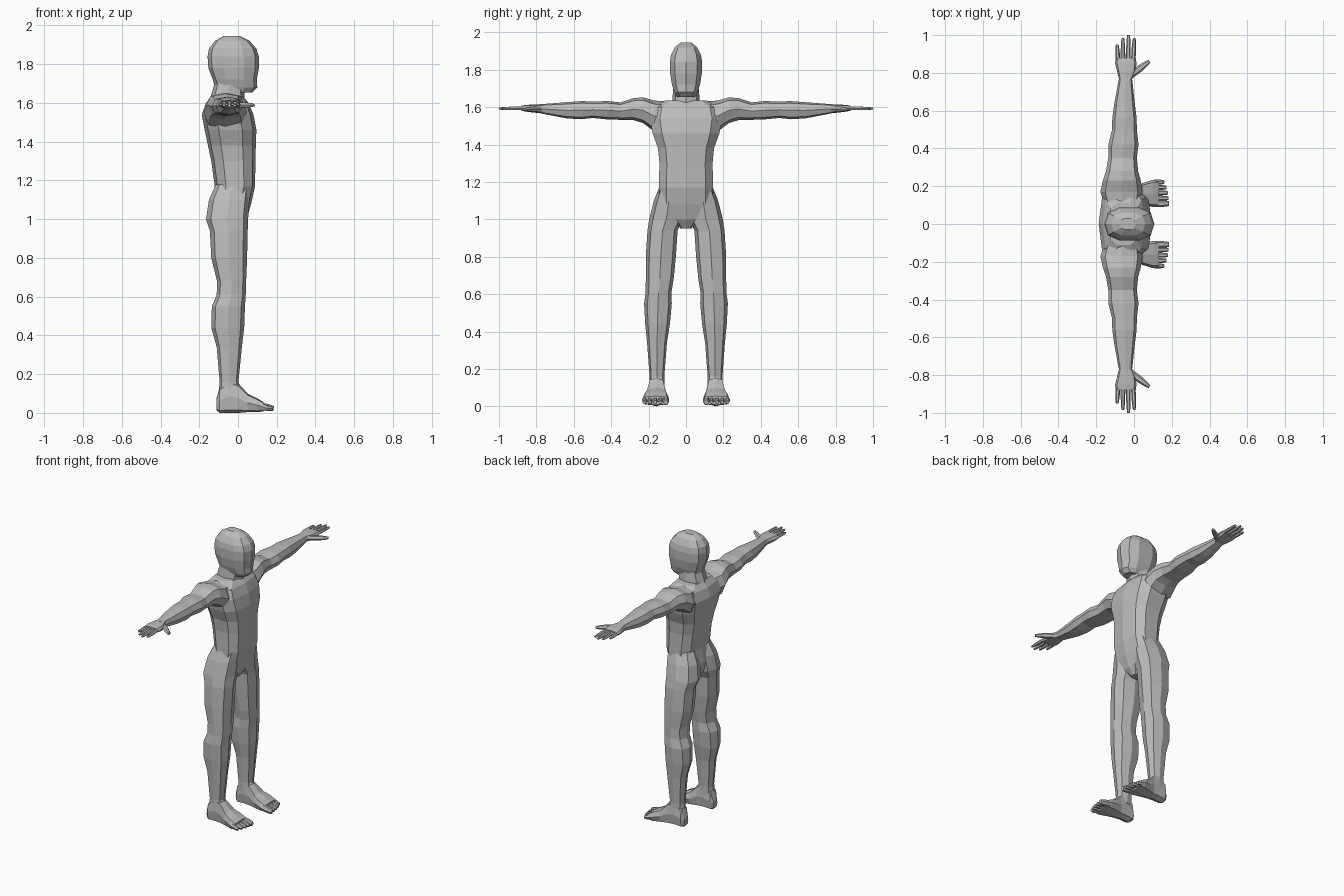
import bpy
import bmesh
import math
from mathutils import Vector

default = bpy.data.objects.get("Cube")
if default:
    bpy.data.objects.remove(default, do_unlink=True)

# One plain grey for the whole figure
grey = bpy.data.materials.new("plain grey")
grey.use_nodes = True
grey.diffuse_color = (.5, .5, .5, 1)
grey.node_tree.nodes["Principled BSDF"].inputs["Base Color"].default_value = grey.diffuse_color


def finish(bm, name):
    """Turn a bmesh into a flat shaded object with outward normals."""
    bmesh.ops.recalc_face_normals(bm, faces=bm.faces)
    mesh = bpy.data.meshes.new(name)
    bm.to_mesh(mesh)
    bm.free()
    mesh.materials.append(grey)
    obj = bpy.data.objects.new(name, mesh)
    bpy.context.collection.objects.link(obj)
    return obj


def loft(name, axis, stations, sides=8, fullness=.75, mirror=1):
    """Skin rounded cross-sections; each station is position, then low and high
    limits along the two remaining axes in x, y, z order."""
    bm = bmesh.new()
    rings = []
    for pos, low_a, high_a, low_b, high_b in stations:
        ring = []
        for i in range(sides):
            angle = math.tau * i / sides
            c, s = math.cos(angle), math.sin(angle)
            c = math.copysign(abs(c) ** fullness, c) if abs(c) > .001 else 0
            s = math.copysign(abs(s) ** fullness, s) if abs(s) > .001 else 0
            point = [(low_a + high_a) / 2 + c * (high_a - low_a) / 2,
                     (low_b + high_b) / 2 + s * (high_b - low_b) / 2]
            point.insert("xyz".index(axis), pos)
            point[1] *= mirror
            ring.append(bm.verts.new(point))
        rings.append(ring)
    for below, above in zip(rings, rings[1:]):
        for i in range(sides):
            j = (i + 1) % sides
            bm.faces.new((below[i], below[j], above[j], above[i]))
    bm.faces.new(rings[0])
    bm.faces.new(rings[-1])
    return finish(bm, name)


def digit(name, start, end, thick, tip, flat, mirror):
    """Tapered finger or toe with a knuckle, running from start to end."""
    start, end = Vector(start), Vector(end)
    along = (end - start).normalized()
    across = along.cross(Vector((0, 0, 1))).normalized()
    up = across.cross(along)
    bm = bmesh.new()
    rings = []
    for t, radius in ((0, thick), (.5, thick), (.85, (thick + tip) / 2), (1, tip)):
        ring = []
        for i in range(6):
            angle = math.tau * i / 6
            p = start.lerp(end, t) + radius * (
                across * math.cos(angle) + up * flat * math.sin(angle))
            ring.append(bm.verts.new((p.x, p.y * mirror, p.z)))
        rings.append(ring)
    for a, b in zip(rings, rings[1:]):
        for i in range(6):
            j = (i + 1) % 6
            bm.faces.new((a[i], a[j], b[j], b[i]))
    bm.faces.new(rings[0])
    bm.faces.new(rings[-1])
    return finish(bm, name)


def balanced(rows):
    """Expand height, back, front, half width into full stations."""
    return [(z, back, front, -half, half) for z, back, front, half in rows]


# Head, with jaw, brow and crown
loft("head", "z", balanced([
    (1.655, -.11, .075, .05), (1.68, -.12, .1, .064), (1.72, -.13, .097, .078),
    (1.78, -.153, .108, .088), (1.84, -.157, .108, .09), (1.88, -.15, .095, .083),
    (1.92, -.12, .06, .062), (1.945, -.075, .01, .03)]), sides=10)

# Neck
loft("neck", "z", balanced([
    (1.56, -.17, .05, .09), (1.62, -.145, .035, .075), (1.72, -.115, .03, .066)]))

# Torso, from crotch to trapezius
loft("torso", "z", balanced([
    (.95, -.07, .01, .03), (1, -.12, .045, .075), (1.08, -.135, .068, .15),
    (1.17, -.12, .088, .15), (1.3, -.138, .09, .147), (1.38, -.155, .092, .155),
    (1.46, -.172, .095, .185), (1.54, -.187, .08, .2), (1.6, -.165, .055, .185),
    (1.635, -.135, .025, .115)]), sides=10, fullness=.68)

for side, mirror in (("left", 1), ("right", -1)):
    # Leg, from hip to ankle
    loft(side + "_leg", "z", [
        (.1, -.1, .02, .115, .197), (.16, -.095, .002, .116, .195),
        (.34, -.11, .02, .102, .208), (.44, -.138, .032, .086, .218),
        (.55, -.135, .036, .076, .224), (.61, -.11, .04, .078, .216),
        (.68, -.108, .042, .066, .215), (.8, -.138, .047, .054, .215),
        (.94, -.145, .05, .045, .206), (1, -.165, .052, .015, .197),
        (1.1, -.15, .06, .01, .172), (1.18, -.115, .065, .02, .14)], mirror=mirror)

    # Foot and its five toes
    loft(side + "_foot", "x", [
        (-.112, .135, .18, .015, .07), (-.095, .12, .197, 0, .13),
        (-.04, .116, .2, 0, .17), (.005, .113, .203, 0, .15),
        (.05, .1, .218, .004, .1), (.1, .09, .234, .004, .075),
        (.132, .09, .234, .008, .055)], fullness=.6, mirror=mirror)
    for n, reach in enumerate((.184, .182, .178, .17, .158)):
        y = .108 + n * .0285
        radius = .018 if n == 0 else .0135
        digit(f"{side}_toe_{n + 1}", (.11, y, .036), (reach, y, .022),
              radius, radius * .7, 1.2, mirror)

    # Arm, from inside the chest to the wrist
    loft(side + "_arm", "y", [
        (.1, -.155, .03, 1.46, 1.63), (.17, -.178, .045, 1.47, 1.635),
        (.23, -.165, .036, 1.515, 1.652), (.28, -.148, .022, 1.53, 1.648),
        (.35, -.136, .015, 1.532, 1.625), (.42, -.136, .024, 1.534, 1.632),
        (.5, -.116, .015, 1.542, 1.63), (.56, -.115, .014, 1.535, 1.632),
        (.64, -.104, .004, 1.54, 1.626), (.77, -.08, -.01, 1.565, 1.616),
        (.79, -.082, -.008, 1.57, 1.615)], mirror=mirror)

    # Hand, with four fingers and a thumb
    loft(side + "_palm", "y", [
        (.765, -.079, -.011, 1.568, 1.614), (.81, -.09, .01, 1.57, 1.614),
        (.85, -.1, .013, 1.575, 1.612), (.88, -.098, .01, 1.58, 1.608)],
        fullness=.6, mirror=mirror)
    for n, reach in enumerate((.985, 1, .985, .95)):
        x = -.004 - n * .027
        digit(f"{side}_finger_{n + 1}", (x, .86, 1.595), (x * 1.12 + .006, reach, 1.592),
              .012, .007, .9, mirror)
    digit(side + "_thumb", (-.02, .785, 1.59), (.082, .862, 1.588),
          .018, .008, .9, mirror)
